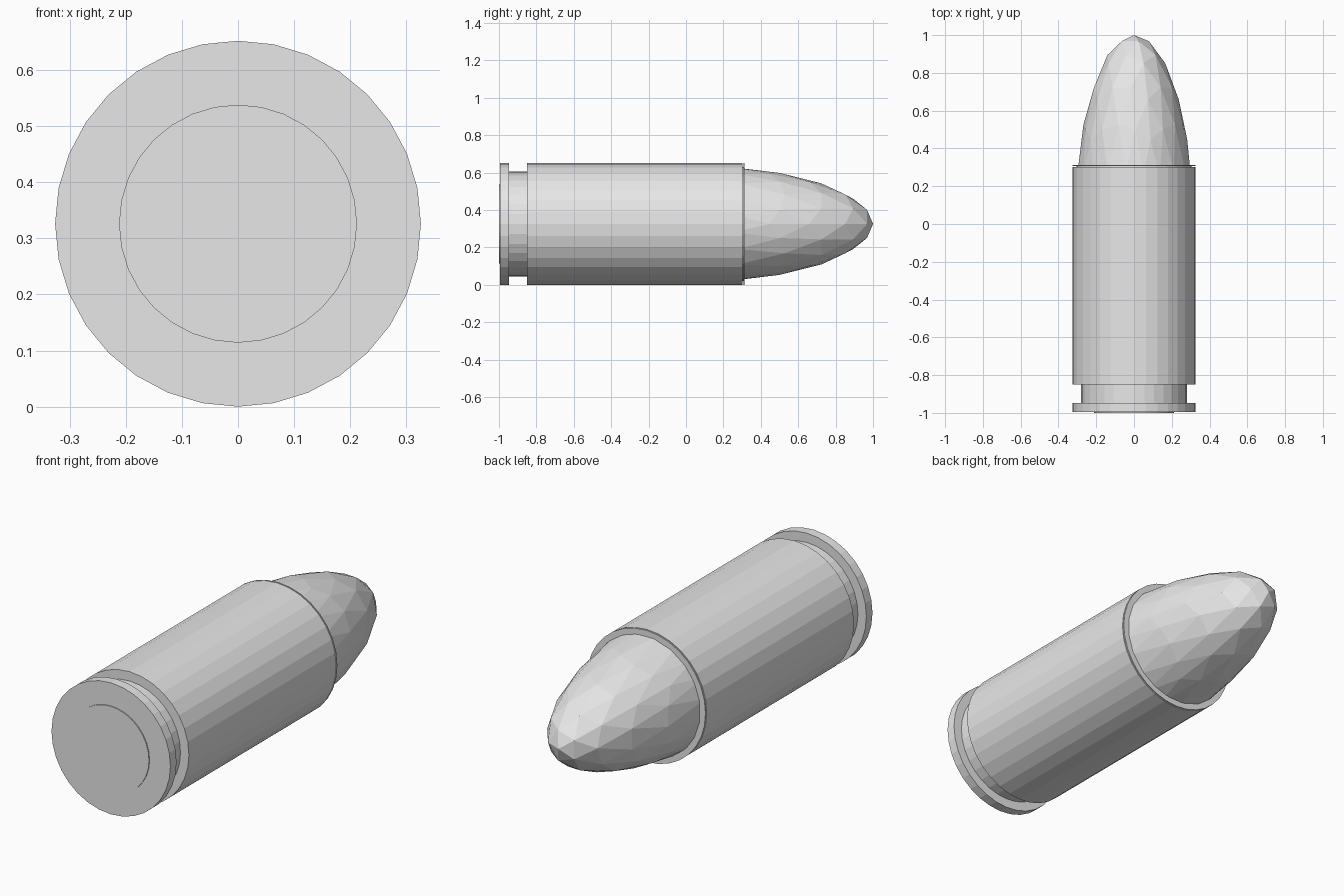
import bpy, bmesh, math
from mathutils import Matrix

if "Cube" in bpy.data.objects:
    bpy.data.objects.remove(bpy.data.objects["Cube"], do_unlink=True)

SIDES = 32
RADIUS = 0.326
AXIS_HEIGHT = 0.326

grey = bpy.data.materials.new("plain_grey")
grey.use_nodes = True
colour = (0.8, 0.8, 0.8, 1)
grey.diffuse_color = colour
grey.node_tree.nodes["Principled BSDF"].inputs["Base Color"].default_value = colour


def add_object(name, bm):
    """Turn a bmesh into a flat-shaded object lying along y."""
    bmesh.ops.recalc_face_normals(bm, faces=bm.faces)
    mesh = bpy.data.meshes.new(name)
    bm.to_mesh(mesh)
    bm.free()
    mesh.materials.append(grey)
    obj = bpy.data.objects.new(name, mesh)
    obj.location.z = AXIS_HEIGHT
    bpy.context.collection.objects.link(obj)
    return obj


def lathe(name, profile):
    """Spin (radius, y) points around the y axis and cap both ends."""
    bm = bmesh.new()
    rings = []
    for r, y in profile:
        angles = [math.tau * i / SIDES for i in range(SIDES)]
        rings.append([bm.verts.new((r * math.cos(a), y, r * math.sin(a))) for a in angles])
    for lower, upper in zip(rings, rings[1:]):
        for i in range(SIDES):
            j = (i + 1) % SIDES
            bm.faces.new((lower[i], lower[j], upper[j], upper[i]))
    bm.faces.new(rings[0])
    bm.faces.new(rings[-1])
    return add_object(name, bm)


# Case: rim, extractor groove, straight body, and a thin lip at the mouth
lathe("case", [
    (RADIUS, -0.995), (RADIUS, -0.947),
    (0.28, -0.947), (0.28, -0.85),
    (RADIUS, -0.85), (RADIUS, 0.303),
    (0.305, 0.303), (0.305, 0.308),
    (RADIUS, 0.308), (RADIUS, 0.313),
])

# Primer: shallow disc on the base
lathe("primer", [(0.212, -1.0), (0.212, -0.99)])

# Bullet: stretched faceted sphere, keeping only the exposed nose
bm = bmesh.new()
bmesh.ops.create_icosphere(bm, subdivisions=3, radius=1)
bmesh.ops.transform(bm, verts=bm.verts, matrix=(
    Matrix.Diagonal((0.315, 1, 0.315, 1)) @ Matrix.Rotation(-math.pi / 2, 4, "X")))
bmesh.ops.bisect_plane(bm, geom=bm.verts[:] + bm.edges[:] + bm.faces[:],
                       plane_co=(0, 0.2, 0), plane_no=(0, 1, 0), clear_inner=True)
bmesh.ops.holes_fill(bm, edges=[e for e in bm.edges if e.is_boundary], sides=0)
add_object("bullet_nose", bm)
